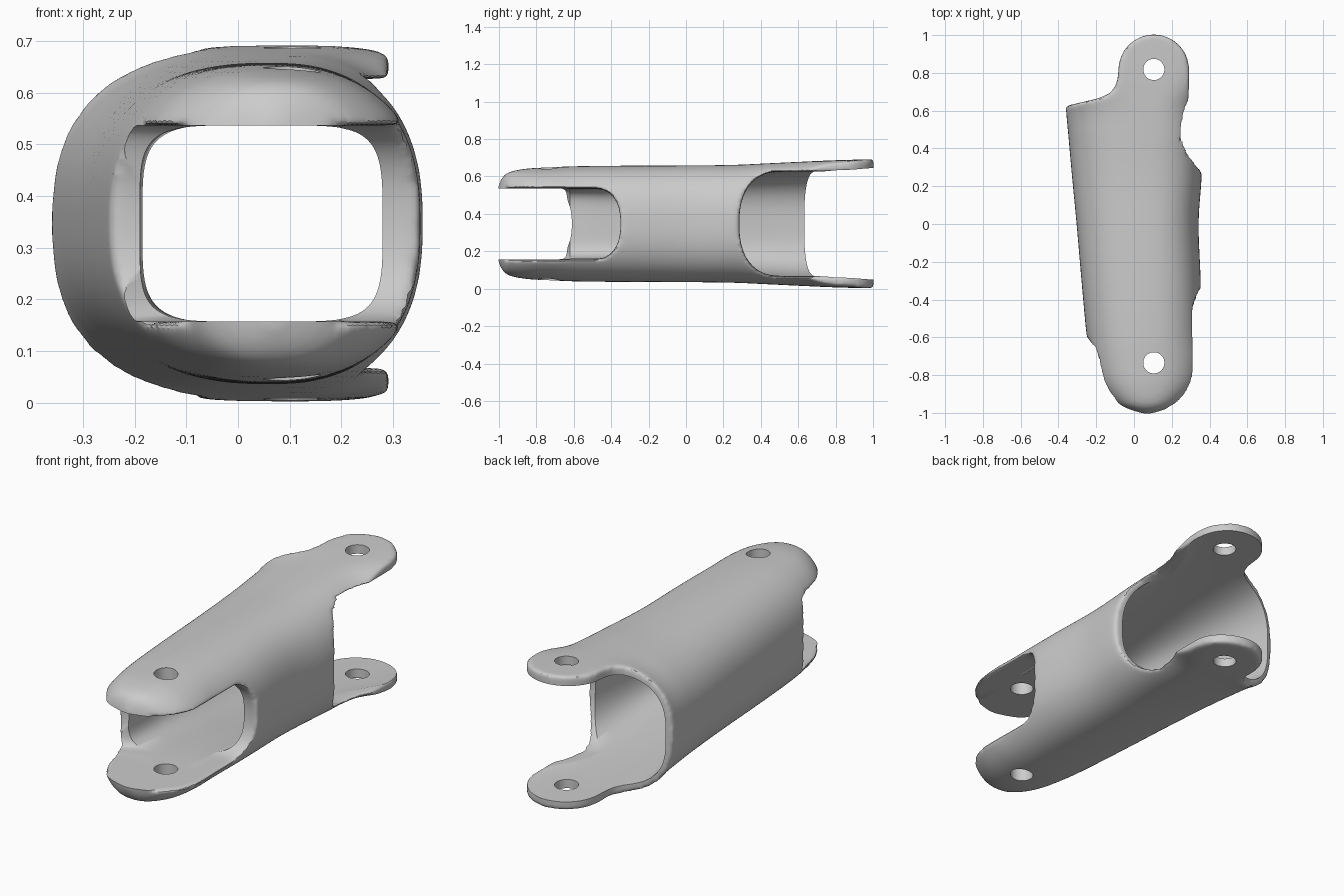
import bpy, bmesh, math
from mathutils import Vector, Matrix

if "Cube" in bpy.data.objects:
    bpy.data.objects.remove(bpy.data.objects["Cube"])

ZC = 0.347  # height of the link's centre line


def mesh_object(name, rings):
    """Closed solid through equally sized rings of points."""
    bm = bmesh.new()
    loops = [[bm.verts.new((p[0], p[1], p[2] + ZC)) for p in r] for r in rings]
    n = len(loops[0])
    for a, b in zip(loops, loops[1:]):
        for i in range(n):
            bm.faces.new((a[i], a[(i + 1) % n], b[(i + 1) % n], b[i]))
    bm.faces.new(loops[0])
    bm.faces.new(loops[-1])
    bmesh.ops.recalc_face_normals(bm, faces=bm.faces)
    me = bpy.data.meshes.new(name)
    bm.to_mesh(me)
    bm.free()
    ob = bpy.data.objects.new(name, me)
    bpy.context.collection.objects.link(ob)
    return ob


def section(y, cx, xl, xr, h, n, count=96):
    """Rounded cross-section with separate left and right widths."""
    pts = []
    for i in range(count):
        t = math.tau * (i + 0.5) / count
        c, s = math.cos(t), math.sin(t)
        w = xr - cx if c > 0 else cx - xl
        pts.append((cx + w * math.copysign(abs(c) ** (2 / n), c), y,
                    h * math.copysign(abs(s) ** (2 / n), s)))
    return pts


def refine(st, steps=6):
    """Catmull-Rom through the stations."""
    out = []
    for i in range(len(st) - 1):
        p = [st[max(i - 1, 0)], st[i], st[i + 1], st[min(i + 2, len(st) - 1)]]
        for k in range(steps):
            t = k / steps
            out.append([0.5 * (2 * b + (c - a) * t + (2*a - 5*b + 4*c - d) * t*t
                               + (3*b - a - 3*c + d) * t**3) for a, b, c, d in zip(*p)])
    return out + [list(st[-1])]


def apply_mod(ob, kind, **props):
    m = ob.modifiers.new(kind, kind)
    for k, v in props.items():
        setattr(m, k, v)
    bpy.context.view_layer.objects.active = ob
    bpy.ops.object.modifier_apply(modifier=m.name)


def boolean(ob, tool, op='DIFFERENCE', solver='MANIFOLD'):
    tool.hide_render = True
    apply_mod(ob, 'BOOLEAN', object=tool, operation=op, solver=solver)
    bpy.data.objects.remove(tool)


def side_cutter(y_end, y_far, a, h, x0, x1, n=2.4):
    """Slot along x with a rounded closed end at y_end."""
    d = 1 if y_far > y_end else -1
    prof = [(y_far, -h)]
    for i in range(33):
        t = -math.pi / 2 + math.pi * i / 32
        c, s = max(math.cos(t), 0), math.sin(t)
        prof.append((y_end + d * a * (1 - c ** (2 / n)),
                     h * math.copysign(abs(s) ** (2 / n), s)))
    prof.append((y_far, h))
    return mesh_object('side_cutter', [[(x, y, z) for y, z in prof] for x in (x0, x1)])


# Outer shell: y, centre x, left x, right x, half height, roundness
outer = [
    (-1.005, .07, .03, .11, .20, 2.4), (-.98, .07, -.06, .20, .25, 2.45),
    (-.94, .07, -.13, .275, .278, 2.45), (-.85, .065, -.195, .345, .295, 2.45),
    (-.73, .06, -.23, .366, .302, 2.45), (-.58, .06, -.252, .356, .308, 2.45),
    (-.30, .06, -.278, .353, .311, 2.45), (0, .065, -.304, .342, .312, 2.45),
    (.25, .07, -.328, .358, .315, 2.45), (.45, .08, -.346, .36, .324, 2.5),
    (.62, .08, -.361, .372, .332, 2.7), (.80, .08, -.37, .42, .340, 4),
    (1.03, .08, -.37, .42, .346, 4)]
link = mesh_object('link_body', [section(*s) for s in refine(outer)])

# Plan outline that forms the rear lugs
plan = [(-.6, -1.3), (.6, -1.3), (.6, .36), (.291, .6)]
plan += [(.105 + .187 * math.cos(math.pi * i / 32), .816 + .187 * math.sin(math.pi * i / 32))
         for i in range(33)]
plan += [(-.086, .77), (-.1, .725), (-.13, .69), (-.19, .665), (-.36, .625), (-.6, .57)]
boolean(link, mesh_object('plan_outline', [[(x, y, z) for x, y in plan] for z in (-1, 1)]),
        'INTERSECT')

# Side openings: front right, front left, rear right
for args in ((-.35, -1.3, .15, .19, .18, 1), (-.61, -1.3, .14, .19, -1, -.09),
             (.285, 1.3, .23, .28, .15, 1)):
    boolean(link, side_cutter(*args))

# Round all outer rims
apply_mod(link, 'REMESH', mode='VOXEL', voxel_size=0.01)
apply_mod(link, 'SMOOTH', factor=0.5, iterations=16)

# Hollow with crisp inner edges
inner = [
    (-1.3, .045, -.5, .5, .19, 12), (-.74, .045, -.5, .5, .19, 12),
    (-.62, .045, -.19, .28, .19, 5), (-.45, .045, -.185, .278, .192, 4.5),
    (-.1, .05, -.225, .285, .228, 3.6), (.3, .07, -.285, .315, .270, 3),
    (.62, .08, -.327, .345, .290, 3), (.80, .08, -.34, .44, .295, 4),
    (1.3, .08, -.34, .44, .303, 4)]
boolean(link, mesh_object('hollow', [section(*s) for s in inner]))

# Pivot holes
for y in (.818, -.735):
    boolean(link, mesh_object('pivot_hole', [
        [(.105 + .056 * math.cos(math.tau * i / 48), y + .056 * math.sin(math.tau * i / 48), z)
         for i in range(48)] for z in (-1, 1)]))

bpy.ops.object.select_all(action='DESELECT')
link.select_set(True)
bpy.context.view_layer.objects.active = link
bpy.ops.object.shade_smooth_by_angle(angle=math.radians(35))
